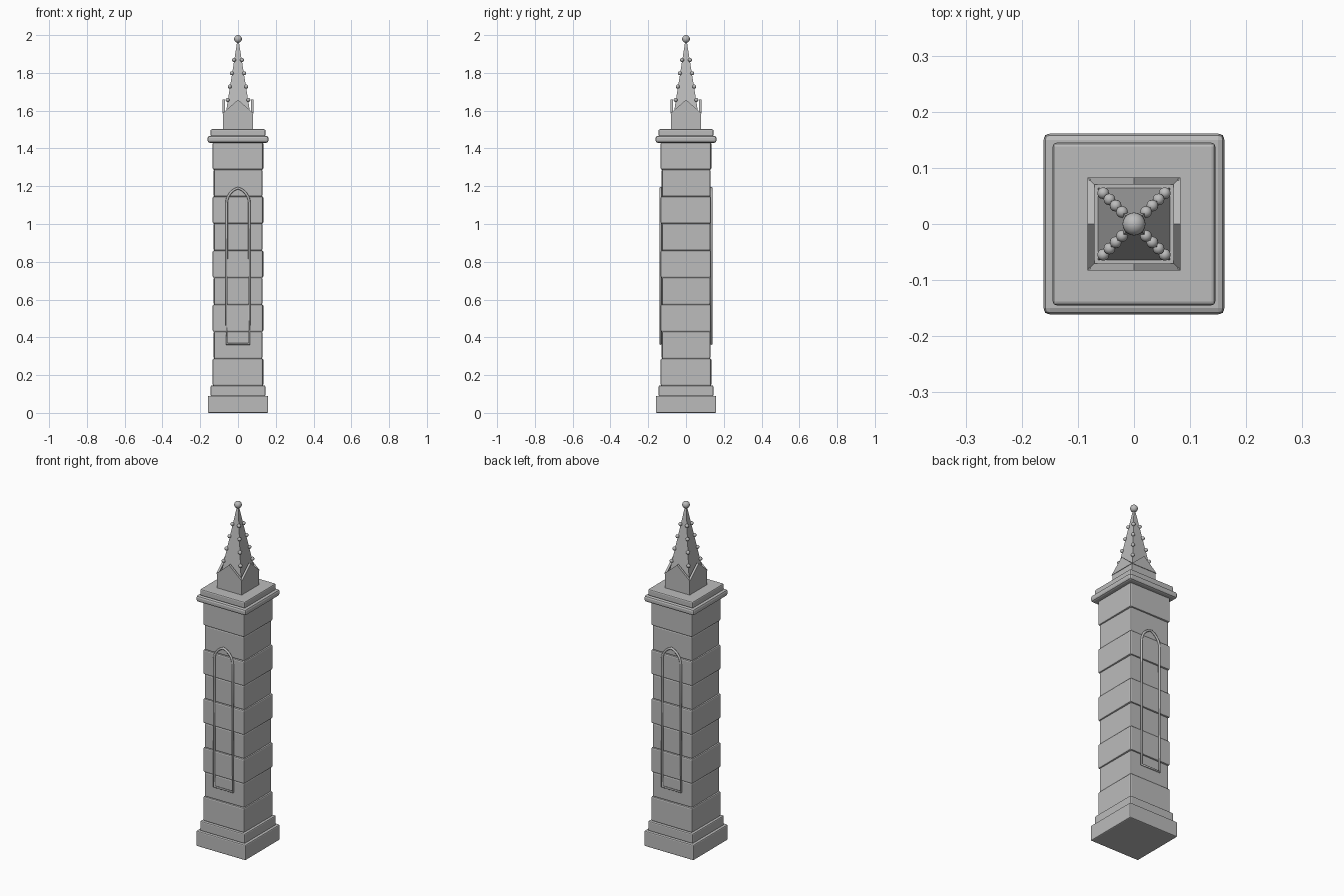
import bpy, bmesh, math
from mathutils import Matrix

if "Cube" in bpy.data.objects:
    bpy.data.objects.remove(bpy.data.objects["Cube"])

stone = bpy.data.materials.new("grey stone")
stone.diffuse_color = (0.5, 0.5, 0.5, 1)
stone.use_nodes = True
stone.node_tree.nodes["Principled BSDF"].inputs["Base Color"].default_value = stone.diffuse_color


def add(name, bm, smooth=False):
    bmesh.ops.recalc_face_normals(bm, faces=bm.faces)
    me = bpy.data.meshes.new(name)
    bm.to_mesh(me)
    bm.free()
    for p in me.polygons:
        p.use_smooth = smooth
    me.materials.append(stone)
    ob = bpy.data.objects.new(name, me)
    bpy.context.collection.objects.link(ob)
    return ob


def block(name, half, z0, z1, bevel=0.0, turn=0.0):
    bm = bmesh.new()
    m = (Matrix.Translation((0, 0, (z0 + z1) / 2)) @ Matrix.Rotation(turn, 4, 'Z')
         @ Matrix.Diagonal((2 * half, 2 * half, z1 - z0, 1)))
    bmesh.ops.create_cube(bm, size=1, matrix=m)
    if bevel:
        bmesh.ops.bevel(bm, geom=bm.edges[:], offset=bevel, segments=2,
                        profile=0.5, affect='EDGES')
    return add(name, bm)


def ball(name, r, loc, u=16, v=10):
    bm = bmesh.new()
    bmesh.ops.create_uvsphere(bm, u_segments=u, v_segments=v, radius=r,
                              matrix=Matrix.Translation(loc))
    return add(name, bm, True)


# stepped plinth
block("plinth_lower", 0.16, 0.0, 0.09, 0.006)
block("plinth_upper", 0.145, 0.088, 0.145, 0.006)

# shaft of nine stacked stones, alternately wide and narrow
step = (1.432 - 0.145) / 9
for i in range(9):
    z = 0.145 + i * step
    block(f"shaft_stone_{i + 1}", 0.133 if i % 2 == 0 else 0.128, z - 0.001, z + step,
          0.007, math.radians(0.4 if i % 2 else -0.4))

# cornice
block("cornice_lower", 0.161, 1.43, 1.466, 0.011)
block("cornice_upper", 0.145, 1.464, 1.502, 0.007)

# pointed window mouldings on front and back
w, z0, spring, rise = 0.06, 0.365, 1.11, 0.08
R = (rise * rise + w * w) / (2 * w)
end = math.acos((R - w) / R)
right = [(w - R + R * math.cos(end * k / 8), spring + R * math.sin(end * k / 8))
         for k in range(9)]
outline = [(-w, z0), (w, z0)] + right + [(-x, z) for x, z in reversed(right[:-1])]
for name, side in (("front_window_moulding", -1), ("back_window_moulding", 1)):
    cu = bpy.data.curves.new(name, 'CURVE')
    cu.dimensions = '3D'
    cu.bevel_depth = 0.0065
    cu.bevel_resolution = 2
    sp = cu.splines.new('POLY')
    sp.points.add(len(outline) - 1)
    for p, (x, z) in zip(sp.points, outline):
        p.co = (x, side * 0.134, z, 1)
    sp.use_cyclic_u = True
    cu.materials.append(stone)
    ob = bpy.data.objects.new(name, cu)
    bpy.context.collection.objects.link(ob)

# pinnacle base and four gables
block("pinnacle_base", 0.08, 1.50, 1.59)
for i in range(4):
    bm = bmesh.new()
    tri = [bm.verts.new((x, -0.083, z)) for x, z in ((-0.083, 1.585), (0.083, 1.585), (0, 1.658))]
    f = bm.faces.new(tri)
    ext = bmesh.ops.extrude_face_region(bm, geom=[f], use_keep_orig=True)
    bmesh.ops.translate(bm, vec=(0, 0.013, 0),
                        verts=[g for g in ext["geom"] if isinstance(g, bmesh.types.BMVert)])
    bmesh.ops.rotate(bm, verts=bm.verts, matrix=Matrix.Rotation(i * math.pi / 2, 3, 'Z'))
    add(f"gable_{i + 1}", bm)

# spire
bm = bmesh.new()
bmesh.ops.create_cone(bm, cap_ends=True, segments=4, radius1=0.064 * math.sqrt(2),
                      radius2=0.003, depth=0.39,
                      matrix=Matrix.Translation((0, 0, 1.785)) @ Matrix.Rotation(math.pi / 4, 4, 'Z'))
add("spire", bm)

# crockets up the four spire corners, and the finial
for k in range(4):
    d, z = 0.055 - 0.0112 * k, 1.657 + 0.0705 * k
    for sx in (-1, 1):
        for sy in (-1, 1):
            ball(f"crocket_{k}_{sx}_{sy}", 0.0105, (sx * d, sy * d, z), 12, 8)
ball("finial", 0.0205, (0, 0, 1.9795), 20, 12)
